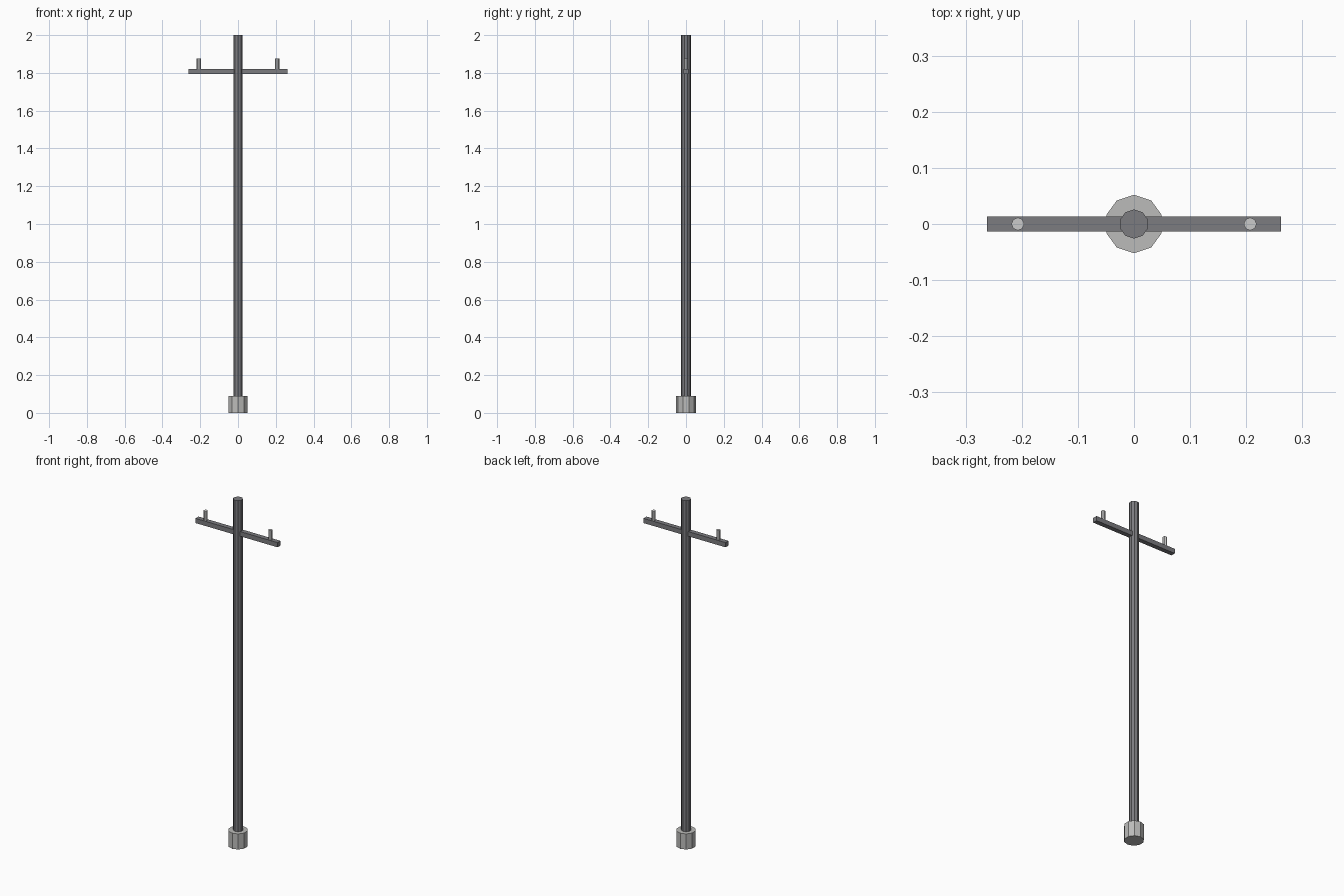
import bpy

if "Cube" in bpy.data.objects:
    bpy.data.objects.remove(bpy.data.objects["Cube"])


def material(name, rgb):
    mat = bpy.data.materials.new(name)
    mat.diffuse_color = (*rgb, 1)
    mat.use_nodes = True
    mat.node_tree.nodes["Principled BSDF"].inputs["Base Color"].default_value = mat.diffuse_color
    return mat


STEEL = material("dark_steel", (0.20, 0.20, 0.215))
CONCRETE = material("concrete", (0.50, 0.50, 0.49))
CERAMIC = material("ceramic", (0.70, 0.70, 0.68))


def cylinder(name, sides, radius, x, z0, z1, mat):
    bpy.ops.mesh.primitive_cylinder_add(vertices=sides, radius=radius, depth=z1 - z0,
                                        location=(x, 0, (z0 + z1) / 2))
    obj = bpy.context.object
    obj.name = name
    obj.data.materials.append(mat)
    return obj


# Footing and pole
cylinder("footing", 10, 0.052, 0, 0, 0.09, CONCRETE)
cylinder("pole", 10, 0.026, 0, 0.0005, 2.0, STEEL)

# Crossarm
bpy.ops.mesh.primitive_cube_add(size=1, location=(0, 0, 1.808))
arm = bpy.context.object
arm.name = "crossarm"
arm.scale = (0.524, 0.027, 0.027)
bpy.ops.object.transform_apply(location=False, rotation=False, scale=True)
arm.data.materials.append(STEEL)

# Insulator pegs
for side, x in (("left", -0.207), ("right", 0.207)):
    cylinder("insulator_" + side, 8, 0.0115, x, 1.815, 1.876, CERAMIC)
